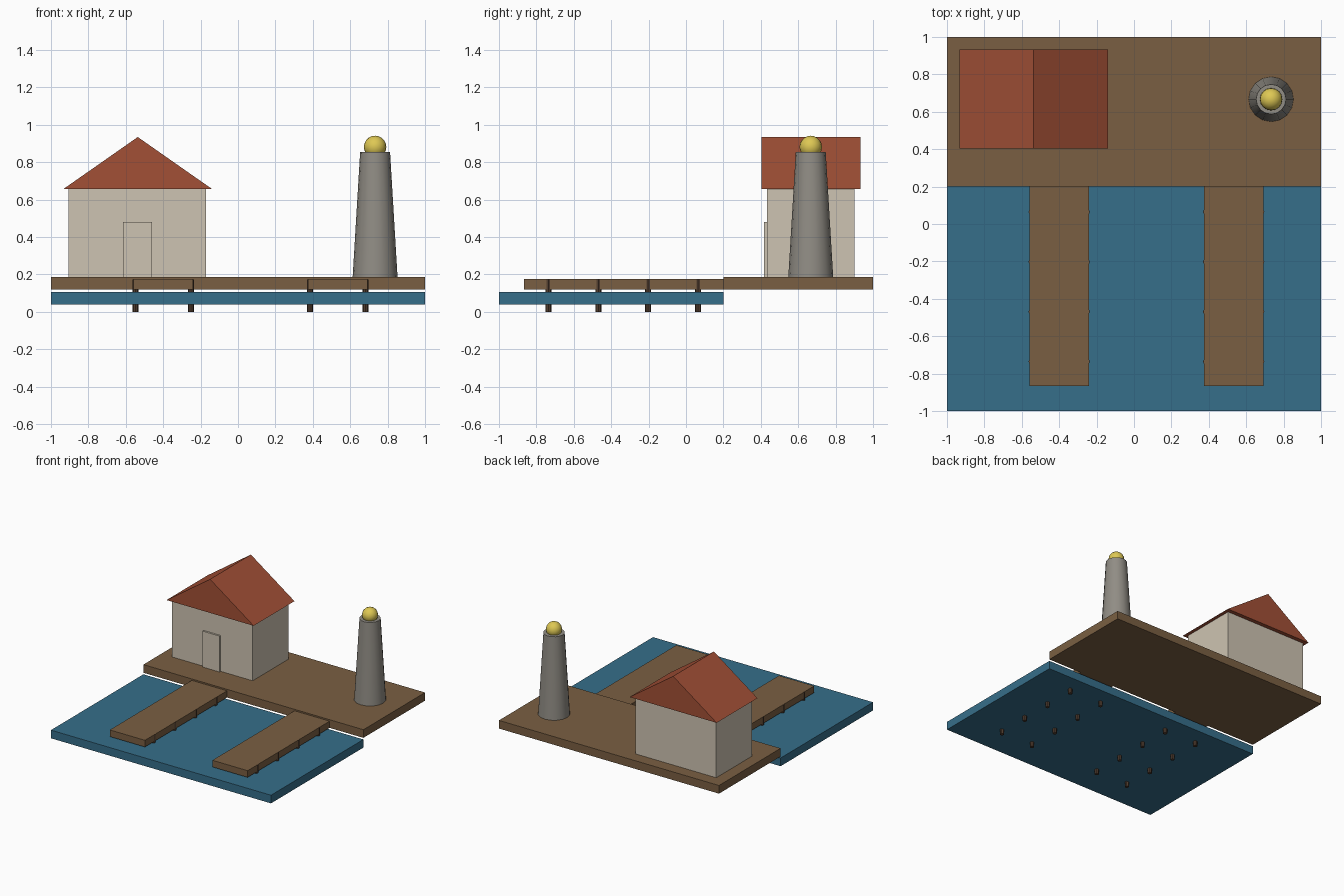
import bpy
import math

cube = bpy.data.objects.get("Cube")
if cube:
    bpy.data.objects.remove(cube)


def material(name, rgb):
    """Flat material from 0-255 display values, converted to linear."""
    linear = [((c / 255 + 0.055) / 1.055) ** 2.4 for c in rgb]
    m = bpy.data.materials.new(name)
    m.use_nodes = True
    m.diffuse_color = (*linear, 1)
    m.node_tree.nodes["Principled BSDF"].inputs["Base Color"].default_value = (*linear, 1)
    return m


wood = material("brown wood", (122, 95, 66))
dark_wood = material("dark wood", (82, 62, 48))
water_blue = material("water blue", (54, 110, 138))
cream = material("cream plaster", (206, 196, 178))
red = material("red roof tile", (162, 80, 54))
stone = material("grey stone", (145, 141, 133))
yellow = material("yellow lamp", (222, 200, 84))


def finish(name, mat):
    obj = bpy.context.object
    obj.name = name
    obj.data.materials.append(mat)
    return obj


def box(name, mat, x, y, z):
    """Box from (low, high) ranges on each axis."""
    spans = (x, y, z)
    bpy.ops.mesh.primitive_cube_add(size=1, location=[(a + b) / 2 for a, b in spans])
    obj = finish(name, mat)
    obj.scale = [b - a for a, b in spans]
    bpy.ops.object.transform_apply(location=False, rotation=False)
    return obj


def cone(name, mat, x, y, z, r1, r2, sides):
    bpy.ops.mesh.primitive_cone_add(vertices=sides, radius1=r1, radius2=r2, depth=z[1] - z[0],
                                    location=(x, y, (z[0] + z[1]) / 2))
    obj = finish(name, mat)
    bpy.ops.object.shade_smooth_by_angle(angle=math.radians(35))
    return obj


# Ground: sea slab and quay
box("water", water_blue, (-1, 1), (-1, 0.2), (0.04, 0.107))
box("quay", wood, (-1, 1), (0.2, 1), (0.12, 0.187))

# Two piers, each on two rows of piles
for side, x in (("right", -0.4), ("left", 0.533)):
    box(f"{side}_pier", wood, (x - 0.16, x + 0.16), (-0.865, 0.2), (0.12, 0.175))
    for dx in (-0.148, 0.148):
        for i in range(4):
            cone(f"{side}_pile", dark_wood, x + dx, 0.065 - i * 0.267,
                 (0, 0.174), 0.016, 0.016, 8)

# House with door
box("house_walls", cream, (-0.905, -0.17), (0.433, 0.9), (0.187, 0.66))
box("door", cream, (-0.615, -0.46), (0.418, 0.44), (0.187, 0.482))

# Gabled roof: triangular profile run from front to back
profile = [(-0.932, 0.658), (-0.14, 0.658), (-0.536, 0.935)]
verts = [(x, y, z) for y in (0.403, 0.933) for x, z in profile]
faces = [(0, 1, 2), (5, 4, 3)] + [(i, i + 3, (i + 1) % 3 + 3, (i + 1) % 3) for i in range(3)]
mesh = bpy.data.meshes.new("roof")
mesh.from_pydata(verts, [], faces)
mesh.materials.append(red)
bpy.context.collection.objects.link(bpy.data.objects.new("roof", mesh))

# Lighthouse tower and lamp
cone("tower", stone, 0.733, 0.667, (0.187, 0.855), 0.12, 0.08, 16)
bpy.ops.mesh.primitive_uv_sphere_add(segments=16, ring_count=10, radius=0.06,
                                     location=(0.733, 0.667, 0.882))
finish("lamp", yellow)
bpy.ops.object.shade_smooth_by_angle(angle=math.radians(40))
